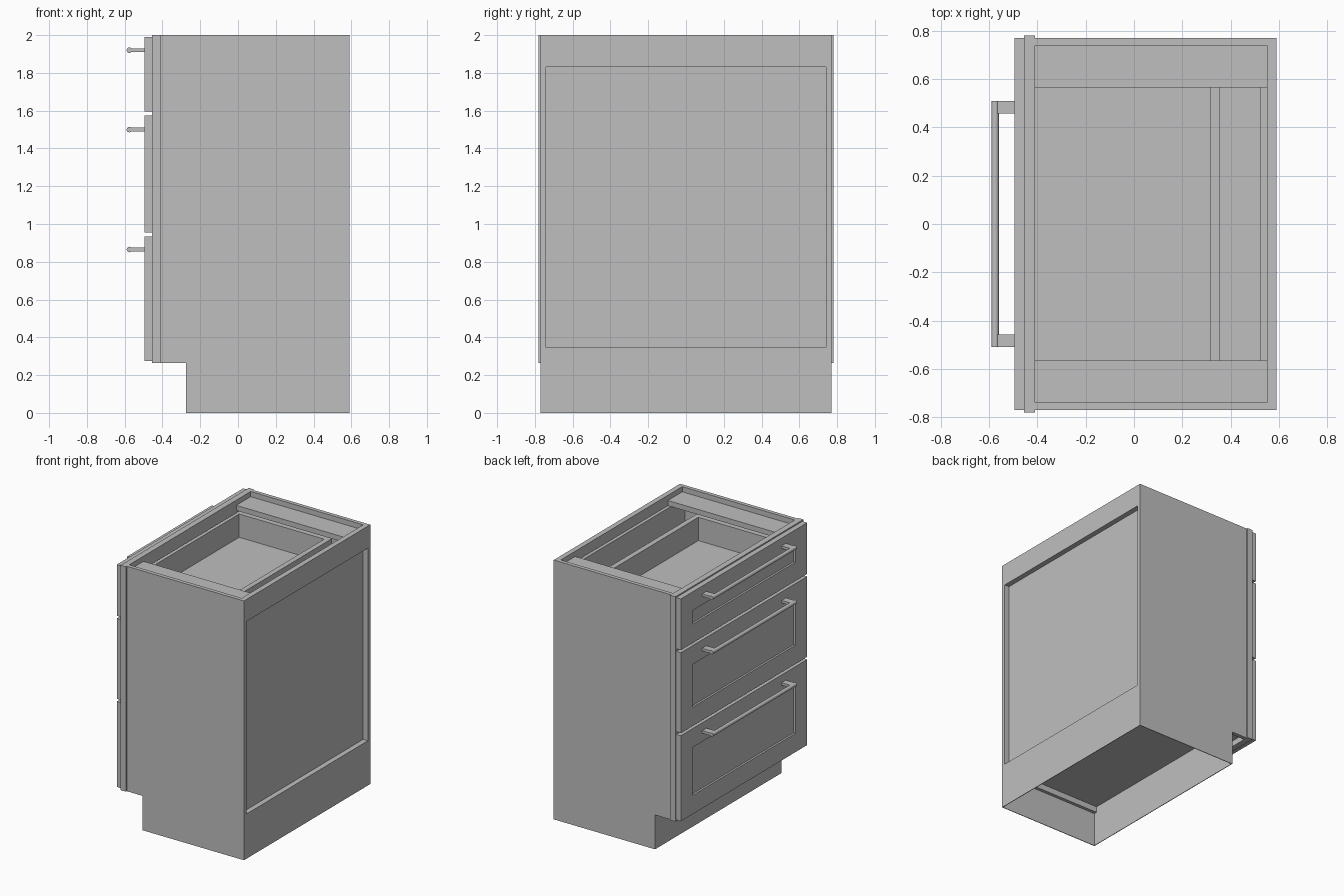
import bpy, bmesh, math
from mathutils import Matrix, Vector

if "Cube" in bpy.data.objects:
    bpy.data.objects.remove(bpy.data.objects["Cube"], do_unlink=True)

grey = bpy.data.materials.new("plain_grey")
grey.use_nodes = True
grey.diffuse_color = (0.52, 0.52, 0.52, 1)
grey.node_tree.nodes["Principled BSDF"].inputs["Base Color"].default_value = (0.52, 0.52, 0.52, 1)


def finish(name, bm):
    bmesh.ops.recalc_face_normals(bm, faces=bm.faces)
    mesh = bpy.data.meshes.new(name)
    bm.to_mesh(mesh)
    bm.free()
    mesh.materials.append(grey)
    ob = bpy.data.objects.new(name, mesh)
    bpy.context.collection.objects.link(ob)
    return ob


def add_box(bm, x, y, z):
    """Add a box given as (min, max) ranges; returns its vertices."""
    size = (x[1] - x[0], y[1] - y[0], z[1] - z[0])
    mid = (sum(x) / 2, sum(y) / 2, sum(z) / 2)
    m = Matrix.Translation(mid) @ Matrix.Diagonal((*size, 1))
    return bmesh.ops.create_cube(bm, size=1, matrix=m)["verts"]


def box(name, x, y, z):
    bm = bmesh.new()
    add_box(bm, x, y, z)
    return finish(name, bm)


def carve(ob, cuts):
    """Subtract boxes from an object and discard the cutters."""
    for x, y, z in cuts:
        cutter = box("cutter", x, y, z)
        cutter.hide_render = True
        mod = ob.modifiers.new("cut", 'BOOLEAN')
        mod.operation = 'DIFFERENCE'
        mod.solver = 'EXACT'
        mod.object = cutter
        bpy.context.view_layer.objects.active = ob
        bpy.ops.object.modifier_apply(modifier=mod.name)
        bpy.data.objects.remove(cutter, do_unlink=True)


def facing(bm, direction):
    bm.normal_update()
    return [f for f in bm.faces if f.normal.dot(Vector(direction)) > 0.9]


# Carcass: side profile with a toe notch, hollowed out
bm = bmesh.new()
profile = [(-0.41, 0.265), (-0.275, 0.265), (-0.275, 0), (0.59, 0), (0.59, 2), (-0.41, 2)]
side = bm.faces.new([bm.verts.new((x, -0.77, z)) for x, z in profile])
ext = bmesh.ops.extrude_face_region(bm, geom=[side])
bmesh.ops.translate(bm, vec=(0, 1.54, 0),
                    verts=[v for v in ext["geom"] if isinstance(v, bmesh.types.BMVert)])
carcass = finish("carcass", bm)
inner = (-0.74, 0.74)
carve(carcass, [
    ((-1, 0.55), inner, (0.345, 3)),                   # interior
    ((0.5, 0.7), inner, (0.345, 1.83)),                # back opening
    ((-1, -0.28), inner, (0.1, 0.31)),                 # overhang underside
    ((-0.27, 0.55), inner, (0.1, 0.31)),               # recess under the floor
    ((-0.27, 0.585), (-0.765, 0.765), (-1, 0.265)),    # hollow plinth
])

# Back panel and the two top stretchers
box("back_panel", (0.525, 0.55), inner, (0.345, 1.92))
for name, s in (("left_stretcher", 1), ("right_stretcher", -1)):
    box(name, (-0.41, 0.55), tuple(sorted((s * 0.565, s * 0.74))), (1.92, 1.96))

# Drawers: front z range, box z range, handle height
drawers = {
    "top": ((1.595, 1.99), (1.66, 1.88), 1.92),
    "middle": ((0.955, 1.575), (1.02, 1.45), 1.50),
    "bottom": ((0.275, 0.935), (0.38, 0.81), 0.865),
}

# Face frame with one opening per drawer
frame = box("face_frame", (-0.455, -0.41), (-0.78, 0.78), (0.265, 2))
carve(frame, [((-0.6, -0.3), (-0.66, 0.66), (b[0] - 0.02, b[1] + 0.02))
              for _, b, _ in drawers.values()])

for label, (front_z, box_z, handle_z) in drawers.items():
    # Framed front with a sunken centre panel
    bm = bmesh.new()
    add_box(bm, (-0.495, -0.455), (-0.77, 0.77), front_z)
    face = facing(bm, (-1, 0, 0))
    bmesh.ops.inset_region(bm, faces=face, thickness=0.145, use_even_offset=True)
    ext = bmesh.ops.extrude_face_region(bm, geom=face)
    bmesh.ops.translate(bm, vec=(0.015, 0, 0),
                        verts=[v for v in ext["geom"] if isinstance(v, bmesh.types.BMVert)])
    bmesh.ops.delete(bm, geom=[f for f in face if f.is_valid], context='FACES_ONLY')
    finish(label + "_drawer_front", bm)

    # Open drawer box
    tray = box(label + "_drawer_box", (-0.45, 0.355), (-0.64, 0.64), box_z)
    carve(tray, [((-0.41, 0.315), (-0.6, 0.6), (box_z[0] + 0.04, 3))])

    # Bar handle on two posts
    bm = bmesh.new()
    bar = Matrix.Translation((-0.575, 0, handle_z)) @ Matrix.Rotation(math.pi / 2, 4, 'X')
    bmesh.ops.create_cone(bm, cap_ends=True, segments=12, radius1=0.015, radius2=0.015,
                          depth=1.02, matrix=bar)
    for s in (-1, 1):
        add_box(bm, (-0.575, -0.495), tuple(sorted((s * 0.458, s * 0.51))),
                (handle_z - 0.01, handle_z + 0.01))
    handle = finish(label + "_handle", bm)
    bpy.ops.object.select_all(action='DESELECT')
    handle.select_set(True)
    bpy.context.view_layer.objects.active = handle
    bpy.ops.object.shade_smooth_by_angle(angle=math.radians(40))
